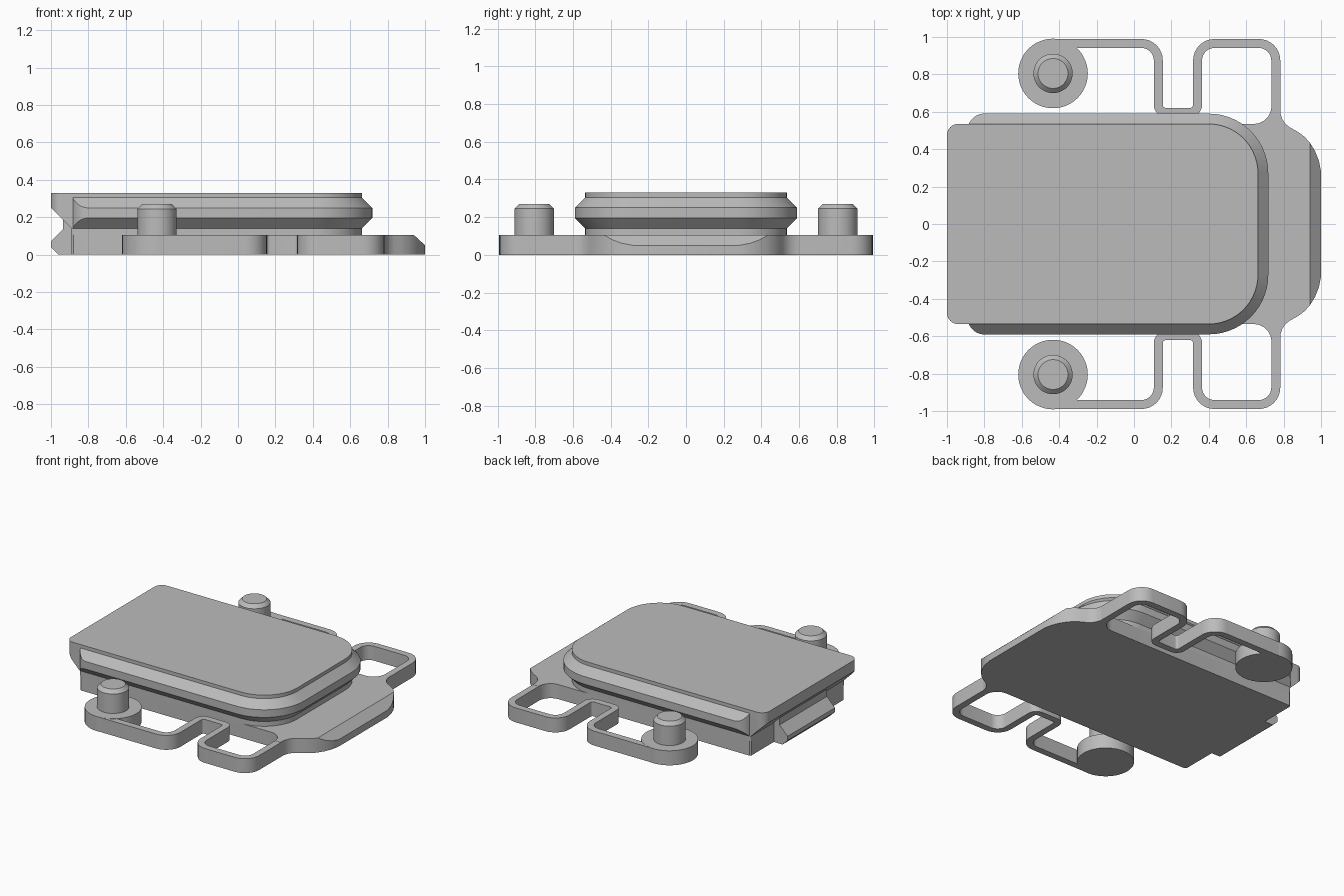
import bpy, bmesh
from math import sin, cos, pi
from mathutils import Vector

cube = bpy.data.objects.get("Cube")
if cube:
    bpy.data.objects.remove(cube)

grey = bpy.data.materials.new("plain grey")
grey.use_nodes = True
grey.diffuse_color = (0.5, 0.5, 0.5, 1)
grey.node_tree.nodes["Principled BSDF"].inputs["Base Color"].default_value = (0.5, 0.5, 0.5, 1)


def finish(name, bm):
    """Turn a bmesh into a shaded object."""
    bmesh.ops.recalc_face_normals(bm, faces=bm.faces)
    mesh = bpy.data.meshes.new(name)
    bm.to_mesh(mesh)
    bm.free()
    mesh.materials.append(grey)
    ob = bpy.data.objects.new(name, mesh)
    bpy.context.collection.objects.link(ob)
    bpy.ops.object.select_all(action='DESELECT')
    ob.select_set(True)
    bpy.context.view_layer.objects.active = ob
    bpy.ops.object.shade_smooth_by_angle(angle=0.5)
    return ob


def loft(levels):
    """Closed solid through (outline, z) levels with equal point counts."""
    bm = bmesh.new()
    rings = [[bm.verts.new((x, y, z)) for x, y in pts] for pts, z in levels]
    for a, b in zip(rings, rings[1:]):
        for i in range(len(a)):
            j = (i + 1) % len(a)
            bm.faces.new((a[i], a[j], b[j], b[i]))
    bm.faces.new(rings[0][::-1])
    bm.faces.new(rings[-1])
    bmesh.ops.recalc_face_normals(bm, faces=bm.faces)
    return bm


def slice_off(bm, point, normal):
    """Cut away what lies beyond a plane and close the cut."""
    cut = bmesh.ops.bisect_plane(bm, geom=bm.verts[:] + bm.edges[:] + bm.faces[:], dist=1e-5,
                                 plane_co=point, plane_no=normal, clear_outer=True)
    edges = [e for e in cut["geom_cut"] if isinstance(e, bmesh.types.BMEdge)]
    bmesh.ops.holes_fill(bm, edges=edges, sides=0)


def fillet(points, closed=False, steps=8):
    """Round corners of a path of (x, y, radius) right-angle turns."""
    out = []
    n = len(points)
    for i, (x, y, r) in enumerate(points):
        p = Vector((x, y))
        if r == 0 or (not closed and i in (0, n - 1)):
            out.append(p)
            continue
        a = (Vector(points[i - 1][:2]) - p).normalized() * r
        b = (Vector(points[(i + 1) % n][:2]) - p).normalized() * r
        for k in range(steps + 1):
            t = k / steps * pi / 2
            out.append(p + a * (1 - sin(t)) + b * (1 - cos(t)))
    return out


def body_outline(x0, r0, d=0.0):
    """Plan of the body, grown outward by d, with big corners at +x."""
    x1, w, r1 = 0.663 + d, 0.535 + d, 0.263 + d
    return fillet([(x0, -w, r0), (x1, -w, r1), (x1, w, r1), (x0, w, r0)], True, 14)


def circle(cx, cy, r, n=48):
    return [(cx + r * cos(2 * pi * i / n), cy + r * sin(2 * pi * i / n)) for i in range(n)]


# Base plate with flared shoulders and a sloped lip at +x
half = [(-0.89, 0.525), (-0.88, 0.535), (0.64, 0.535)]
half += [(0.64 + 0.095 * sin(t), 0.63 - 0.095 * cos(t)) for t in [k * pi / 16 for k in range(1, 9)]]
half += [(0.78, 0.63), (0.783, 0.59), (0.793, 0.56), (0.81, 0.535), (0.835, 0.515),
         (0.87, 0.497), (0.91, 0.468), (0.94, 0.435), (0.968, 0.39), (0.988, 0.34), (1.0, 0.28)]
plan = half + [(x, -y) for x, y in reversed(half)]
bm = loft([(plan, 0), (plan, 0.105)])
slice_off(bm, (1, 0, 0.05), (0.055, 0, 0.06))
finish("base_plate", bm)

# Neck between base plate and rim
neck = body_outline(-0.89, 0.01)
finish("neck", loft([(neck, 0.105), (neck, 0.14)]))

# Upper block with an overhanging undercut end at -x
block = body_outline(-1.0, 0.06)
bm = loft([(block, 0.14), (block, 0.33)])
slice_off(bm, (-1, 0, 0.25), (-1, 0, -1))
finish("upper_block", bm)

# Bevelled rim whose ends are rounded off in plan
rim = [(body_outline(-0.89, 0, d), z) for d, z in ((0, 0.14), (0.055, 0.195), (0.055, 0.25), (0, 0.305))]
bm = loft(rim)
for side in (-1, 1):
    for k in range(1, 8):
        a = k * pi / 16
        out = Vector((-cos(a), side * sin(a), 0))
        slice_off(bm, Vector((-0.8, side * 0.5, 0)) + out * 0.09, out)
finish("bevelled_rim", bm)

# Locking tongue under the overhang
profile = [(-0.88, 0), (-0.96, 0), (-1, 0.04), (-1, 0.07), (-0.936, 0.135), (-0.936, 0.186), (-0.88, 0.186)]
bm = bmesh.new()
face = bm.faces.new([bm.verts.new((x, -0.27, z)) for x, z in profile])
ext = bmesh.ops.extrude_face_region(bm, geom=[face])
bmesh.ops.translate(bm, vec=(0, 0.54, 0), verts=[v for v in ext["geom"] if isinstance(v, bmesh.types.BMVert)])
finish("tongue", bm)

# Spring arms, each ending in a round pad with a post
path = fillet([(0.758, 0.6, 0), (0.758, 0.965, 0.09), (0.34, 0.965, 0.09), (0.34, 0.597, 0.04),
               (0.13, 0.597, 0.04), (0.13, 0.965, 0.09), (-0.43, 0.965, 0)])
for side, label in ((-1, "front"), (1, "back")):
    edges = ([], [])
    for i, p in enumerate(path):
        t = (path[min(i + 1, len(path) - 1)] - path[max(i - 1, 0)]).normalized()
        nrm = Vector((-t.y, t.x)) * 0.024
        edges[0].append((p.x + nrm.x, side * (p.y + nrm.y)))
        edges[1].append((p.x - nrm.x, side * (p.y - nrm.y)))
    ribbon = edges[0] + edges[1][::-1]
    finish(label + "_spring_arm", loft([(ribbon, 0), (ribbon, 0.104)]))

    cx, cy = -0.433, side * 0.805
    pad = circle(cx, cy, 0.186)
    finish(label + "_pad", loft([(pad, 0), (pad, 0.105)]))
    post = [(circle(cx, cy, r), z) for r, z in ((0.105, 0.1), (0.105, 0.245), (0.08, 0.27))]
    finish(label + "_post", loft(post))
